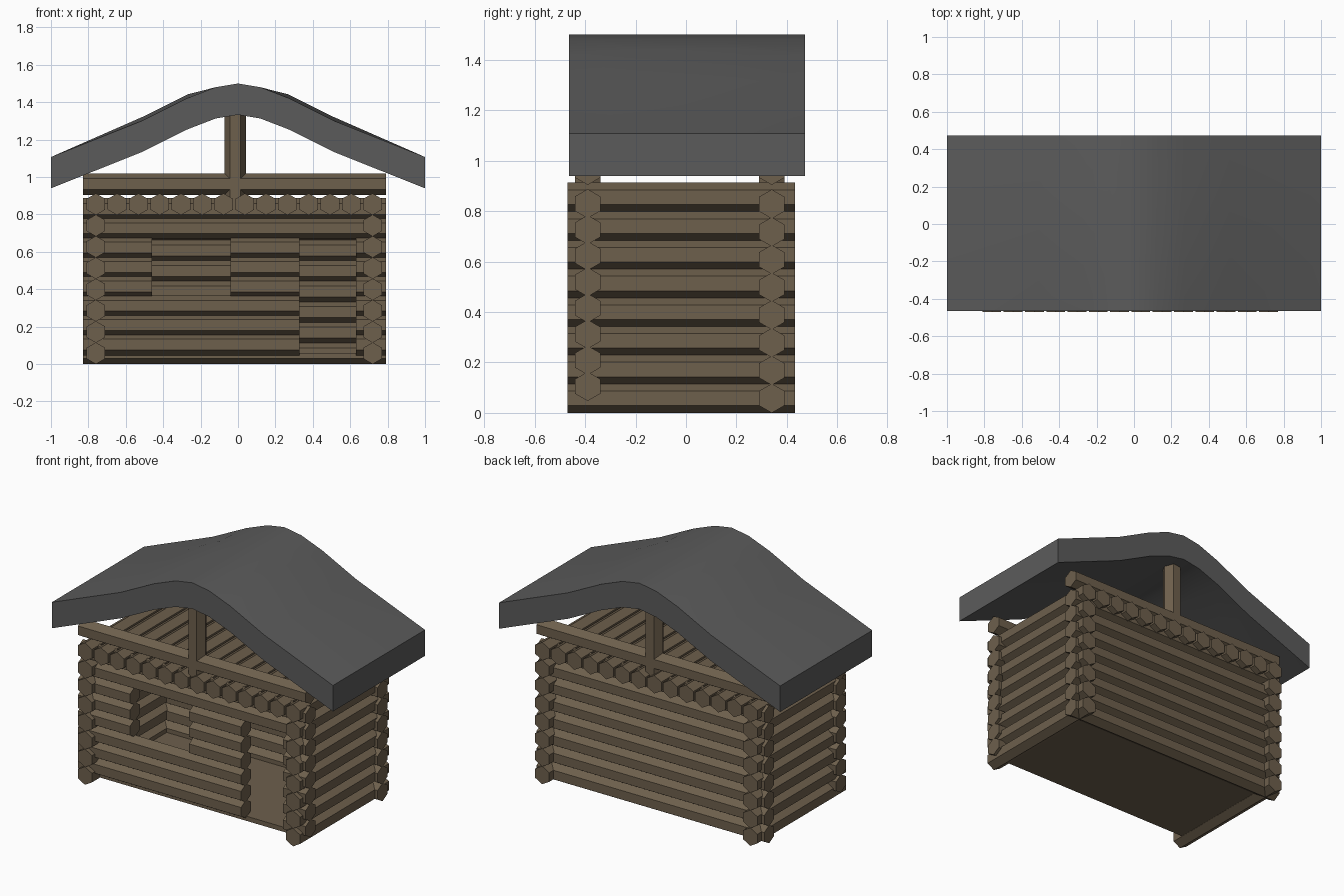
import bpy, bmesh, math
from mathutils import Matrix

if "Cube" in bpy.data.objects:
    bpy.data.objects.remove(bpy.data.objects["Cube"])


def material(name, col):
    m = bpy.data.materials.new(name)
    m.diffuse_color = (*col, 1)
    m.use_nodes = True
    m.node_tree.nodes["Principled BSDF"].inputs["Base Color"].default_value = m.diffuse_color
    return m


WOOD = material("brown wood", (0.155, 0.116, 0.073))
ROOF = material("dark grey roofing", (0.105, 0.105, 0.105))
R = 0.058                       # log radius
X0, X1 = -0.83, 0.79            # ends of the long logs
Y0, Y1 = -0.47, 0.433           # ends of the cross logs
YF, YB = -0.39, 0.34            # front and back wall lines
XL, XR = -0.76, 0.72            # left and right wall lines


def finish(bm, name, mat):
    bmesh.ops.recalc_face_normals(bm, faces=bm.faces)
    me = bpy.data.meshes.new(name)
    bm.to_mesh(me)
    bm.free()
    me.materials.append(mat)
    ob = bpy.data.objects.new(name, me)
    bpy.context.collection.objects.link(ob)
    return ob


def log(name, axis, a, b, p, q):
    """Six-sided log along an axis from a to b; p, q are the other two coordinates."""
    bm = bmesh.new()
    rings = []
    for t in (a, b):
        ring = []
        for k in range(6):
            ang = math.radians(60 * k)
            s, c = R * math.sin(ang), R * math.cos(ang)
            co = {"x": (t, p + s, q + c), "y": (p + s, t, q + c),
                  "z": (p + c, q + s, t)}[axis]
            ring.append(bm.verts.new(co))
        rings.append(ring)
        bm.faces.new(ring)
    for k in range(6):
        j = (k + 1) % 6
        bm.faces.new((rings[0][k], rings[0][j], rings[1][j], rings[1][k]))
    return finish(bm, name, WOOD)


# front wall: full logs on top, split around window and door below
for i in range(8):
    z = 0.105 + 0.1035 * i
    if i > 5:
        spans = [(X0, X1)]
    elif i > 2:
        spans = [(X0, -0.46), (-0.04, 0.33), (0.63, X1)]
    else:
        spans = [(X0, 0.33), (0.63, X1)]
    for a, b in spans:
        log("front_wall_log", "x", a, b, YF, z)

# back wall
for i in range(8):
    log("back_wall_log", "x", X0, X1, YB, R + 0.11 * i)

# side walls
STEP = 0.1138
for i in range(7):
    for x in (XL, XR):
        log("side_wall_log", "y", Y0, Y1, x, R + STEP * i)

# ceiling row of cross logs
for i in range(14):
    log("ceiling_log", "y", Y0, Y1, XL + STEP * i, R + STEP * 7)

# tie beams and gable posts
for y in (YF, YB):
    log("tie_beam", "x", X0, X1, y, 0.962)
    log("gable_post", "z", 0.85, 1.36, -0.015, y)

# floor
bm = bmesh.new()
bmesh.ops.create_cube(bm, size=1, matrix=Matrix.Translation(
    ((XL + XR) / 2, (YF + YB) / 2, 0.045)) @ Matrix.Diagonal((XR - XL, YB - YF, 0.03, 1)))
finish(bm, "floor", WOOD)

# roof: curved slab, swelling slightly in the middle of each slope
half = [(0, 1.5), (0.12, 1.48), (0.27, 1.422), (0.51, 1.302), (1, 1.107)]
profile = [(-x, z) for x, z in half[:0:-1]] + half
bm = bmesh.new()
rows = []
for y, swell in ((-0.464, 0), (-0.2, 0.02), (0.2, 0.02), (0.472, 0)):
    top, low = [], []
    for x, z in profile:
        s = swell if 0.2 < abs(x) < 0.9 else 0
        top.append(bm.verts.new((x, y, z + s)))
        low.append(bm.verts.new((x, y, z - 0.167 + s)))
    rows.append((top, low))
n = len(profile)
for (t0, l0), (t1, l1) in zip(rows, rows[1:]):
    for u, v in ((t0, t1), (l0, l1)):
        for k in range(n - 1):
            bm.faces.new((u[k], u[k + 1], v[k + 1], v[k]))
    for k in (0, n - 1):
        bm.faces.new((t0[k], l0[k], l1[k], t1[k]))
for t, l in (rows[0], rows[-1]):
    for k in range(n - 1):
        bm.faces.new((t[k], t[k + 1], l[k + 1], l[k]))
roof = finish(bm, "roof", ROOF)
bpy.context.view_layer.objects.active = roof
roof.select_set(True)
bpy.ops.object.shade_smooth_by_angle(angle=math.radians(40))
